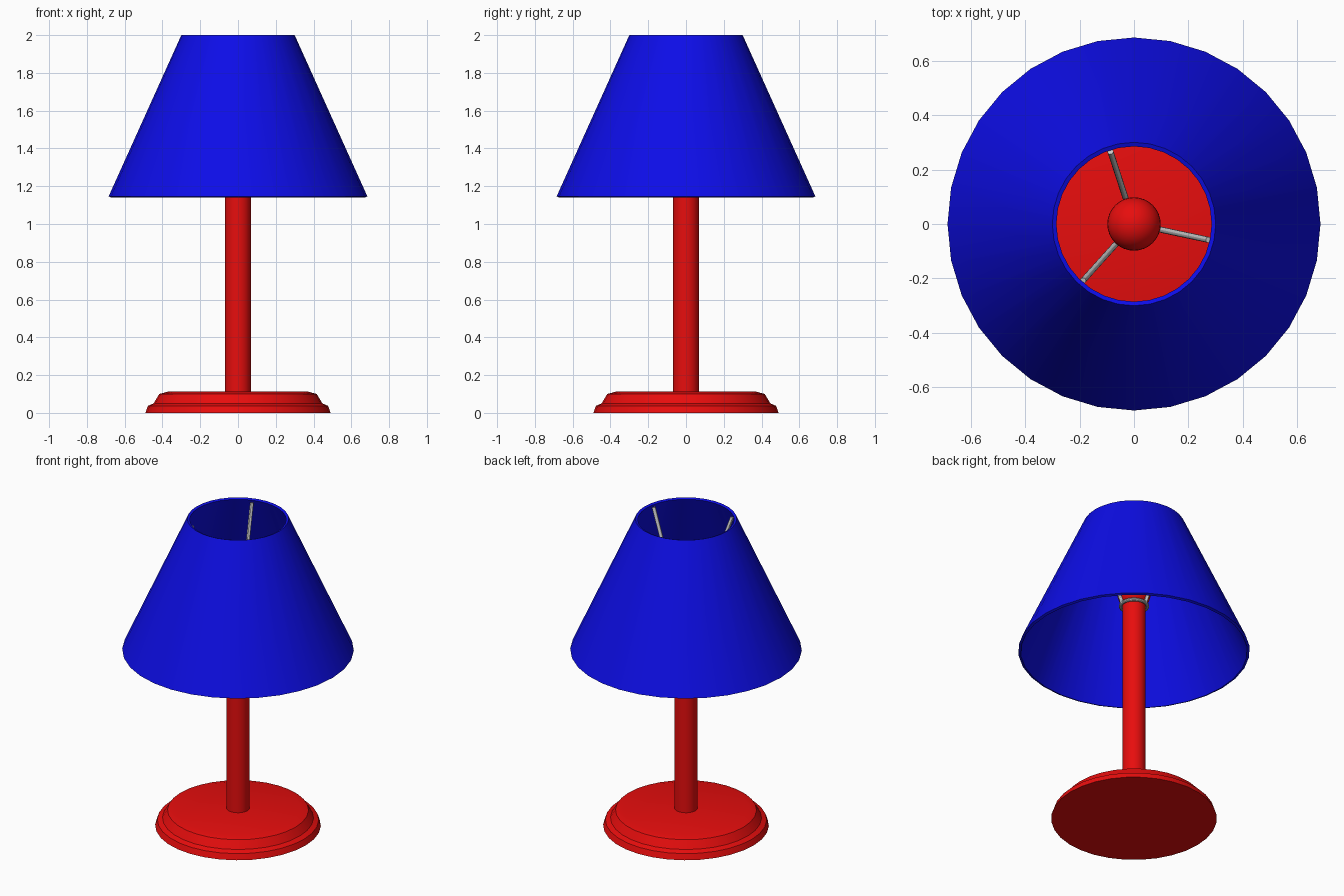
import bpy, math
from mathutils import Vector

cube = bpy.data.objects.get("Cube")
if cube:
    bpy.data.objects.remove(cube, do_unlink=True)

SIDES = 32


def material(name, rgb):
    mat = bpy.data.materials.new(name)
    mat.use_nodes = True
    mat.diffuse_color = (*rgb, 1)
    mat.node_tree.nodes["Principled BSDF"].inputs["Base Color"].default_value = (*rgb, 1)
    return mat


red = material("red paint", (0.8, 0.004, 0.004))
blue = material("blue fabric", (0.004, 0.004, 0.8))
grey = material("grey metal", (0.6, 0.6, 0.6))


def finish(obj, name, mat):
    obj.name = name
    obj.data.materials.append(mat)
    bpy.ops.object.select_all(action="DESELECT")
    obj.select_set(True)
    bpy.context.view_layer.objects.active = obj
    bpy.ops.object.shade_smooth_by_angle(angle=math.radians(30))
    return obj


def lathe(name, profile, mat, closed=False):
    """Spin (radius, height) points, listed bottom to top on the outside, about z."""
    n = len(profile)
    verts = [(r * math.cos(a), r * math.sin(a), z)
             for a in (math.tau * i / SIDES for i in range(SIDES)) for r, z in profile]
    faces = []
    for i in range(SIDES):
        j = (i + 1) % SIDES
        for k in range(n if closed else n - 1):
            m = (k + 1) % n
            faces.append((i * n + k, j * n + k, j * n + m, i * n + m))
    if not closed:
        faces.append([i * n for i in reversed(range(SIDES))])
        faces.append([i * n + n - 1 for i in range(SIDES)])
    mesh = bpy.data.meshes.new(name)
    mesh.from_pydata(verts, [], faces)
    obj = bpy.data.objects.new(name, mesh)
    bpy.context.collection.objects.link(obj)
    return finish(obj, name, mat)


def rod(name, start, end, radius, mat):
    start, end = Vector(start), Vector(end)
    span = end - start
    bpy.ops.mesh.primitive_cylinder_add(
        vertices=12, radius=radius, depth=span.length, location=(start + end) / 2,
        rotation=span.to_track_quat("Z", "Y").to_euler())
    return finish(bpy.context.object, name, mat)


# Stepped base and post
lathe("base", [(0.49, 0), (0.477, 0.037), (0.447, 0.05), (0.417, 0.1),
               (0.37, 0.113)], red)
lathe("post", [(0.068, 0.1), (0.068, 1.47)], red)

# Round bulb on top of the post
bpy.ops.mesh.primitive_uv_sphere_add(segments=SIDES, ring_count=16, radius=0.098,
                                     location=(0, 0, 1.53))
finish(bpy.context.object, "bulb", red)

# Open conical shade with a thin wall
lathe("shade", [(0.67, 1.14), (0.685, 1.146), (0.3, 2), (0.285, 1.994)], blue, closed=True)

# Collar ring and three rods that carry the shade
bpy.ops.mesh.primitive_torus_add(major_radius=0.079, minor_radius=0.011, location=(0, 0, 1.45),
                                 major_segments=SIDES, minor_segments=10)
finish(bpy.context.object, "shade_ring", grey)
for i in range(3):
    a = math.radians(108 + 120 * i)
    c, s = math.cos(a), math.sin(a)
    rod(f"shade_rod_{i + 1}", (0.079 * c, 0.079 * s, 1.45),
        (0.28 * c, 0.28 * s, 1.98), 0.011, grey)
